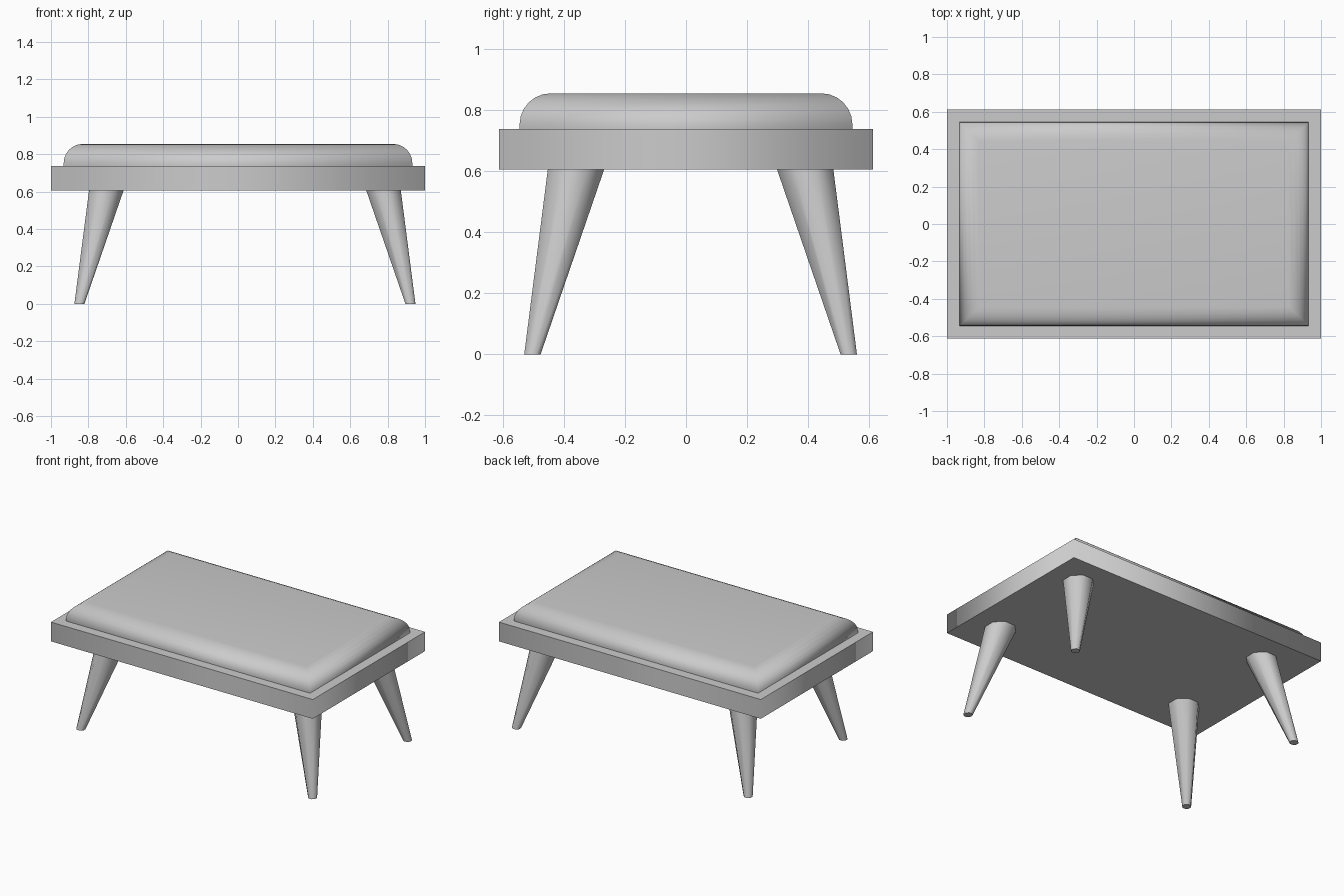
import bpy, bmesh, math
from mathutils import Vector

cube = bpy.data.objects.get("Cube")
if cube:
    bpy.data.objects.remove(cube, do_unlink=True)

grey = bpy.data.materials.new("plain grey")
grey.use_nodes = True
grey.diffuse_color = (0.6, 0.6, 0.6, 1)
grey.node_tree.nodes["Principled BSDF"].inputs["Base Color"].default_value = (0.6, 0.6, 0.6, 1)


def loft(name, rings, sharp_rings):
    """Skin a stack of rings, cap both ends, smooth all but the listed rings."""
    bm = bmesh.new()
    rows = [[bm.verts.new(p) for p in ring] for ring in rings]
    n = len(rows[0])
    for low, high in zip(rows, rows[1:]):
        for i in range(n):
            j = (i + 1) % n
            bm.faces.new((low[i], low[j], high[j], high[i]))
    bm.faces.new(rows[0][::-1])
    bm.faces.new(rows[-1])
    for face in bm.faces:
        face.smooth = True
    for r in sharp_rings:
        for i in range(n):
            bm.edges.get((rows[r][i], rows[r][(i + 1) % n])).smooth = False
    mesh = bpy.data.meshes.new(name)
    bm.to_mesh(mesh)
    bm.free()
    mesh.materials.append(grey)
    obj = bpy.data.objects.new(name, mesh)
    bpy.context.collection.objects.link(obj)
    return obj


def rectangle(hx, hy, z):
    return [(-hx, -hy, z), (hx, -hy, z), (hx, hy, z), (-hx, hy, z)]


def circle(x, y, z, radius, sides=8):
    turns = [math.tau * (i + 0.5) / sides for i in range(sides)]
    return [(x + radius * math.cos(a), y + radius * math.sin(a), z) for a in turns]


# Flat frame
loft("frame", [rectangle(1, 0.612, z) for z in (0.605, 0.738)], (0, -1))

# Cushion with rounded top edges and mitred corners
rings = [rectangle(0.932, 0.545, 0.738)]
for step in range(7):
    a = math.pi / 2 * step / 6
    inset = 0.102 * (1 - math.cos(a))
    rings.append(rectangle(0.932 - inset, 0.545 - inset, 0.753 + 0.102 * math.sin(a)))
loft("cushion", rings, (0,))

# Four tapered legs, splayed outwards about a slightly offset middle
mid = Vector((0.037, 0.015))
for depth, sy in (("front", -1), ("back", 1)):
    for side, sx in (("right", -1), ("left", 1)):
        foot = mid + Vector((0.885 * sx, 0.518 * sy))
        top = mid + Vector((0.741 * sx, 0.375 * sy))
        loft(f"{depth}_{side}_leg",
             [circle(*foot, 0, 0.029), circle(*top, 0.607, 0.1)], (0, -1))
